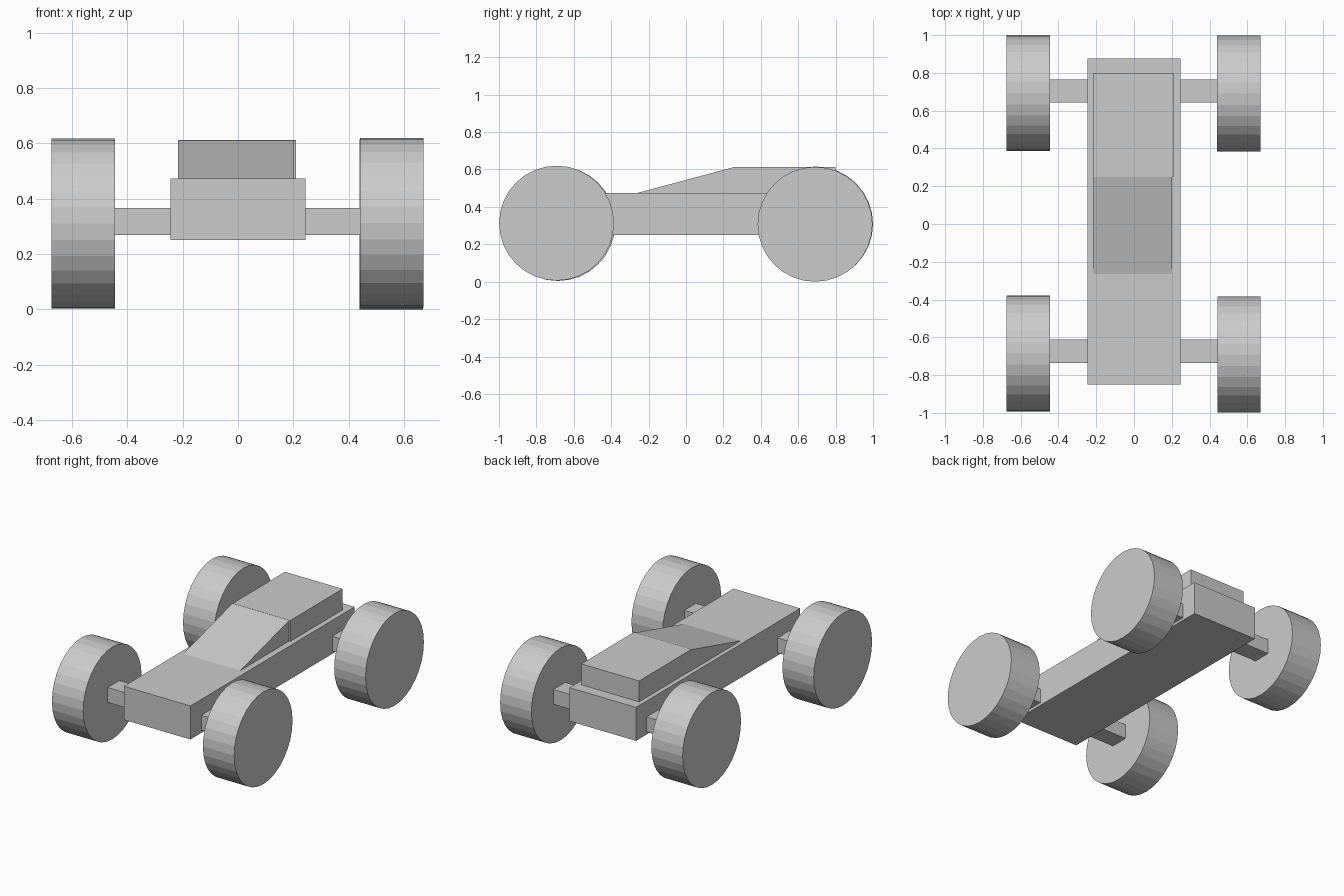
import bpy, bmesh
from math import radians
from mathutils import Matrix, Vector

if "Cube" in bpy.data.objects:
    bpy.data.objects.remove(bpy.data.objects["Cube"])


def finish(name, bm):
    bmesh.ops.recalc_face_normals(bm, faces=bm.faces)
    mesh = bpy.data.meshes.new(name)
    bm.to_mesh(mesh)
    bm.free()
    obj = bpy.data.objects.new(name, mesh)
    bpy.context.collection.objects.link(obj)
    return obj


def box(name, lo, hi):
    lo, hi = Vector(lo), Vector(hi)
    bm = bmesh.new()
    bmesh.ops.create_cube(bm, size=1, matrix=Matrix.Translation((lo + hi) / 2)
                          @ Matrix.Diagonal((*(hi - lo), 1)))
    return finish(name, bm)


def prism(name, profile, x0, x1):
    """Extrude a (y, z) side profile from x0 to x1."""
    bm = bmesh.new()
    face = bm.faces.new([bm.verts.new((x0, y, z)) for y, z in profile])
    ext = bmesh.ops.extrude_face_region(bm, geom=[face])["geom"]
    verts = [g for g in ext if isinstance(g, bmesh.types.BMVert)]
    bmesh.ops.translate(bm, verts=verts, vec=(x1 - x0, 0, 0))
    return finish(name, bm)


def wheel(name, x, y, z):
    bm = bmesh.new()
    bmesh.ops.create_cone(bm, cap_ends=True, segments=32, radius1=0.307,
                          radius2=0.307, depth=0.23,
                          matrix=Matrix.Translation((x, y, z))
                          @ Matrix.Rotation(radians(90), 4, 'Y'))
    return finish(name, bm)


# Chassis slab
box("chassis", (-0.245, -0.85, 0.25), (0.245, 0.875, 0.473))

# Raised rear deck and sloping wedge ahead of it
box("rear_deck", (-0.215, 0.25, 0.46), (0.21, 0.80, 0.612))
prism("sloped_hood", [(-0.265, 0.473), (-0.265, 0.46), (0.25, 0.46), (0.25, 0.611)],
      -0.217, 0.202)

# Axles run across the chassis to the wheels
box("front_axle", (-0.447, -0.735, 0.268), (0.442, -0.612, 0.367))
box("rear_axle", (-0.447, 0.642, 0.268), (0.442, 0.765, 0.367))

# Wheels
wheel("front_left_wheel", -0.56, -0.685, 0.311)
wheel("front_right_wheel", 0.556, -0.692, 0.313)
wheel("rear_left_wheel", -0.56, 0.693, 0.309)
wheel("rear_right_wheel", 0.555, 0.69, 0.307)
